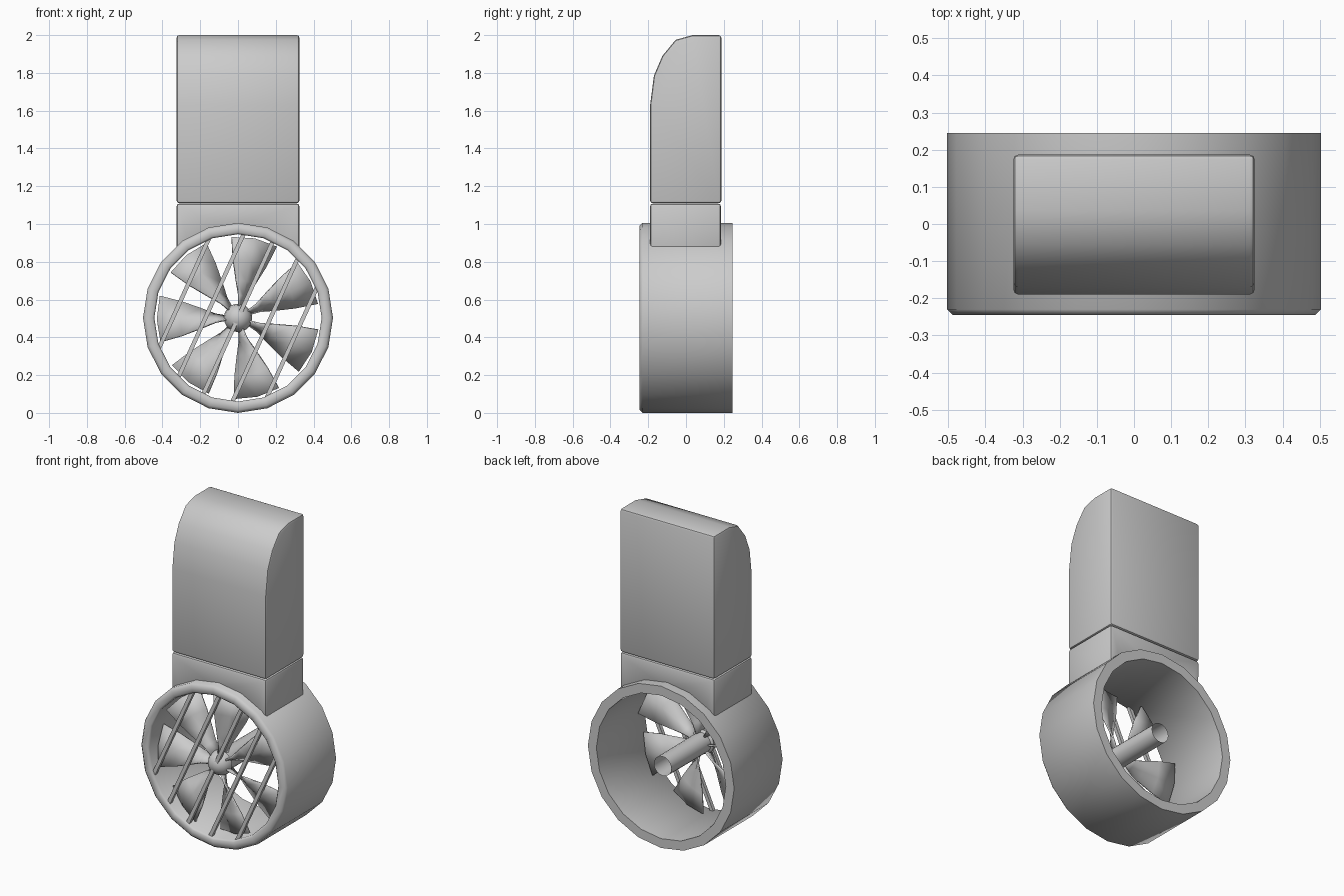
import bpy, bmesh
from math import sin, cos, pi, radians, sqrt
from mathutils import Matrix

if "Cube" in bpy.data.objects:
    bpy.data.objects.remove(bpy.data.objects["Cube"])

CZ = 0.503  # height of the fan axis


def finish(name, bm, angle=40):
    bmesh.ops.recalc_face_normals(bm, faces=bm.faces[:])
    me = bpy.data.meshes.new(name)
    bm.to_mesh(me)
    bm.free()
    ob = bpy.data.objects.new(name, me)
    bpy.context.collection.objects.link(ob)
    bpy.ops.object.select_all(action='DESELECT')
    ob.select_set(True)
    bpy.context.view_layer.objects.active = ob
    bpy.ops.object.shade_smooth_by_angle(angle=radians(angle))
    return ob


def lathe(name, profile, sides, closed, angle=40):
    """Revolve (radius, y) points around the fan axis."""
    bm = bmesh.new()
    vs = [bm.verts.new((r, y, CZ)) for r, y in profile]
    for a, b in zip(vs, vs[1:] + vs[:1] if closed else vs[1:]):
        bm.edges.new((a, b))
    bmesh.ops.spin(bm, geom=bm.verts[:] + bm.edges[:], cent=(0, 0, CZ),
                   axis=(0, 1, 0), angle=2 * pi, steps=sides, use_merge=True)
    bmesh.ops.remove_doubles(bm, verts=bm.verts[:], dist=1e-5)
    return finish(name, bm, angle)


def prism(name, points, offset, bevel):
    """Extrude a closed outline centred along the offset direction."""
    bm = bmesh.new()
    f = bm.faces.new([bm.verts.new(p) for p in points])
    new = bmesh.ops.extrude_face_region(bm, geom=[f])['geom']
    bmesh.ops.translate(bm, vec=offset, verts=[v for v in new if isinstance(v, bmesh.types.BMVert)])
    bmesh.ops.recalc_face_normals(bm, faces=bm.faces[:])
    sharp = [e for e in bm.edges if e.calc_face_angle(0) > radians(50)]
    bmesh.ops.bevel(bm, geom=sharp, offset=bevel, segments=2, profile=0.5,
                    affect='EDGES', clamp_overlap=True)
    return finish(name, bm, 40)


# Round duct with a softened front rim
lathe("duct_ring", [(.445, .245), (.503, .245), (.503, -.23), (.488, -.245),
                    (.453, -.245), (.443, -.235)], 20, True, 50)

# Hub: rounded nose and hollow shaft
lathe("hub_shaft", [(0, -.24), (.03, -.234), (.055, -.217), (.07, -.192), (.075, -.165),
                    (.062, -.155), (.06, .23)], 20, False)

# Upper body with a rounded front top
side = [(-.19, 1.11), (-.19, 1.63), (-.17, 1.785), (-.125, 1.89), (-.055, 1.975),
        (.035, 2.0), (.187, 2.0), (.187, 1.11)]
prism("upper_body", [(-.325, y, z) for y, z in side], (.65, 0, 0), .014)

# Neck block whose underside sits inside the duct wall
arc = [.325 - .065 * i for i in range(11)]
outline = [(-.325, 1.108), (.325, 1.108)] + [(x, CZ + sqrt(.475 ** 2 - x * x)) for x in arc]
prism("neck", [(x, -.19, z) for x, z in outline], (0, .375, 0), .014)

# Seven pitched blades: radius, half angle, half pitch depth
bm = bmesh.new()
rows = [(.055, 9, .035), (.12, 10, .035), (.2, 15, .033), (.31, 17, .03), (.43, 16.5, .028)]
for k in range(7):
    mid = radians(78 + k * 360 / 7)
    grid = []
    for r, half, dep in rows:
        grid.append([bm.verts.new((r * cos(mid + radians(half) * t), -.165 - dep * t,
                                   CZ + r * sin(mid + radians(half) * t)))
                     for t in (-1, 0, 1)])
    for a, b in zip(grid, grid[1:]):
        for i in range(2):
            bm.faces.new((a[i], a[i + 1], b[i + 1], b[i]))
blades = finish("fan_blades", bm, 30)
mod = blades.modifiers.new("thickness", 'SOLIDIFY')
mod.thickness = .01
mod.offset = 0

# Five slanted guard bars across the duct opening
bm = bmesh.new()
tilt = Matrix.Translation((0, -.222, CZ)) @ Matrix.Rotation(radians(24.5), 4, 'Y')
for i in range(-2, 3):
    d = i * .157
    length = 2 * sqrt(.455 ** 2 - d * d)
    bmesh.ops.create_cube(bm, size=1, matrix=tilt @ Matrix.Translation((d, 0, 0))
                          @ Matrix.Diagonal((.022, .022, length, 1)))
finish("guard_bars", bm, 30)
